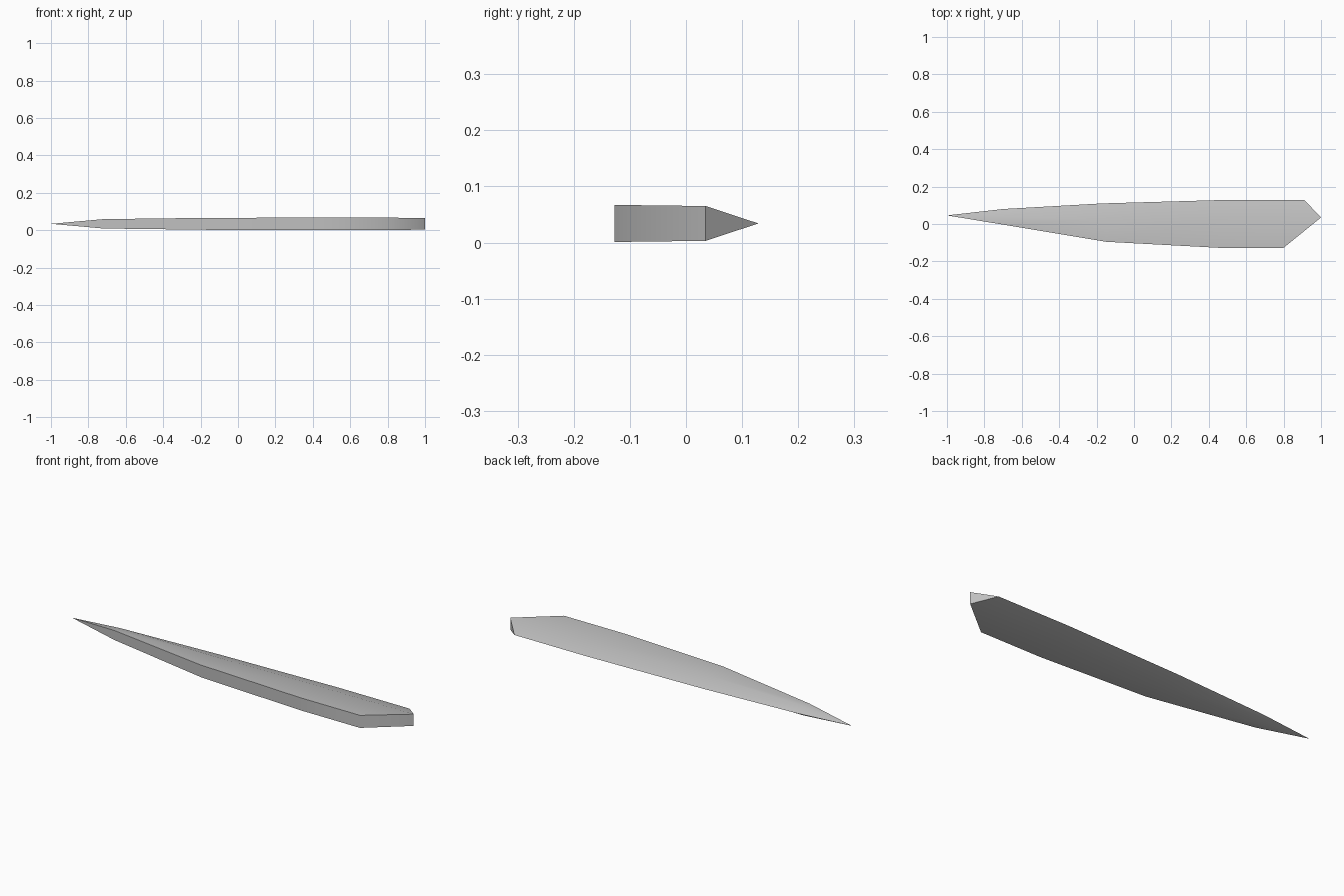
import bpy, bmesh, math

if "Cube" in bpy.data.objects:
    bpy.data.objects.remove(bpy.data.objects["Cube"], do_unlink=True)

steel = bpy.data.materials.new("grey_steel")
steel.use_nodes = True
colour = (0.52, 0.52, 0.52, 1)
steel.diffuse_color = colour
steel.node_tree.nodes["Principled BSDF"].inputs["Base Color"].default_value = colour

MID = 0.034
# Stations along the blade: spine (x, y, half thickness), ridge (same), edge (x, y)
stations = [
    ((-0.72, 0.0, 0.025), (-0.71, 0.04, 0.024), (-0.70, 0.08)),
    ((-0.15, -0.095, 0.032), (-0.16, 0.025, 0.03), (-0.17, 0.11)),
    ((0.45, -0.127, 0.033), (0.48, 0.033, 0.031), (0.50, 0.129)),
    ((0.80, -0.127, 0.033), (1.0, 0.035, 0.031), (0.91, 0.129)),
]

bm = bmesh.new()
tip = bm.verts.new((-1, 0.046, MID))


def ring(spine, ridge, edge):
    """Cross-section: flat spine, wide flats, then bevels to a sharp edge."""
    (sx, sy, st), (rx, ry, rt) = spine, ridge
    points = [(sx, sy, MID + st), (rx, ry, MID + rt), (*edge, MID),
              (rx, ry, MID - rt), (sx, sy, MID - st)]
    return [bm.verts.new(p) for p in points]


rings = [ring(*s) for s in stations]
n = len(rings[0])

# Pointed end
for i in range(n):
    bm.faces.new((tip, rings[0][i], rings[0][(i + 1) % n]))

# Blade sides
for a, b in zip(rings, rings[1:]):
    for i in range(n):
        j = (i + 1) % n
        bm.faces.new((a[i], b[i], b[j], a[j]))

# Chisel-cut end: flat face and bevelled triangle
top_spine, top_ridge, edge, low_ridge, low_spine = rings[-1]
bm.faces.new((top_spine, top_ridge, low_ridge, low_spine))
bm.faces.new((top_ridge, edge, low_ridge))

bmesh.ops.recalc_face_normals(bm, faces=bm.faces[:])
mesh = bpy.data.meshes.new("blade")
bm.to_mesh(mesh)
bm.free()
mesh.materials.append(steel)

blade = bpy.data.objects.new("blade", mesh)
bpy.context.collection.objects.link(blade)
bpy.ops.object.select_all(action="DESELECT")
blade.select_set(True)
bpy.context.view_layer.objects.active = blade
bpy.ops.object.shade_smooth_by_angle(angle=math.radians(40))
